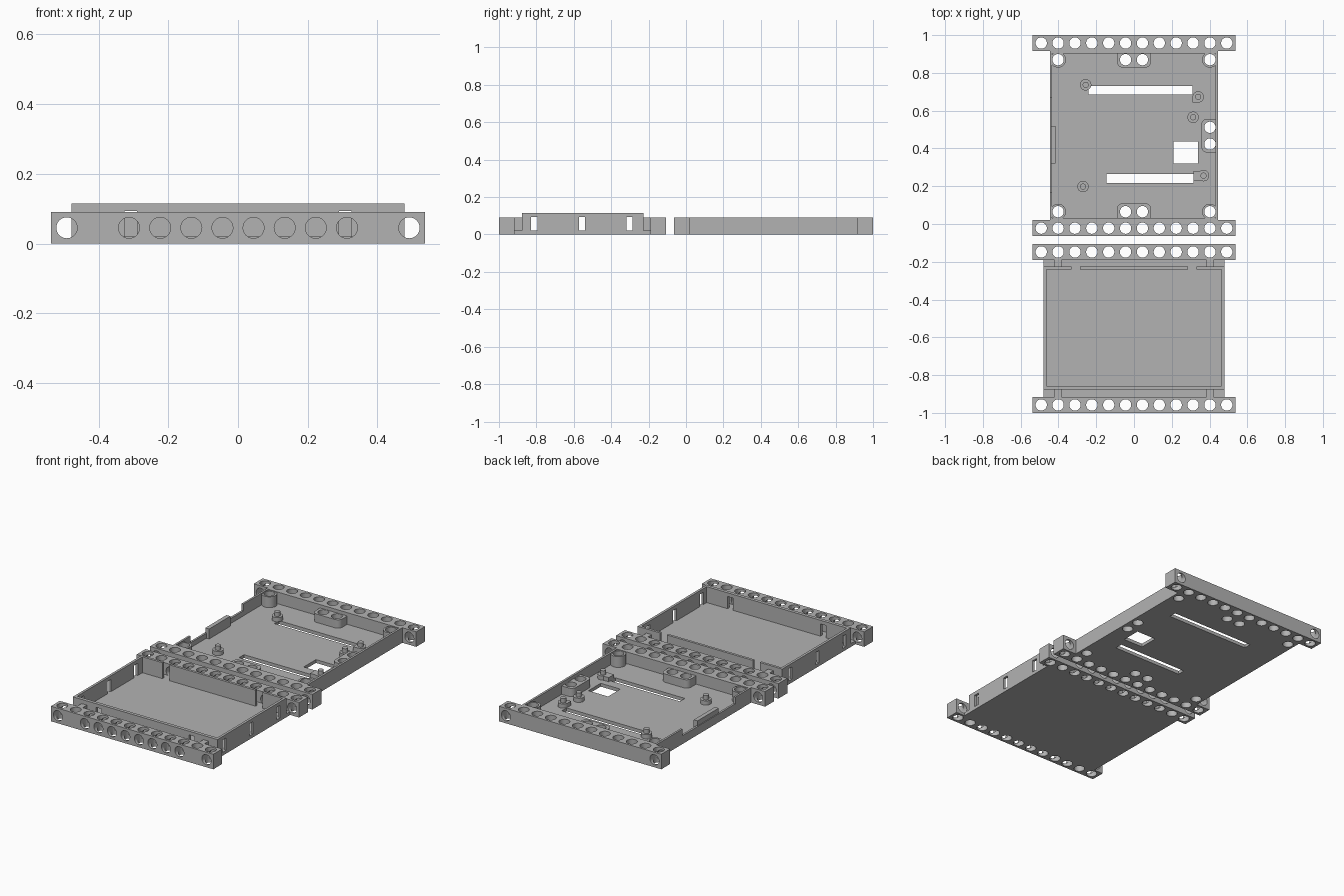
import bpy, bmesh, math
from mathutils import Matrix, Vector

if "Cube" in bpy.data.objects:
    bpy.data.objects.remove(bpy.data.objects["Cube"])

grey = bpy.data.materials.new("matte grey")
grey.use_nodes = True
grey.diffuse_color = (0.45, 0.45, 0.45, 1)
grey.node_tree.nodes["Principled BSDF"].inputs["Base Color"].default_value = (0.45, 0.45, 0.45, 1)

PITCH, R = 0.0893, 0.03
RAIL_H, FLOOR = 0.09, 0.02
ROW = [(i - 5.5) * PITCH for i in range(12)]


def add_box(bm, x0, x1, y0, y1, z0, z1):
    size = Matrix.Diagonal((x1 - x0, y1 - y0, z1 - z0, 1))
    mid = Matrix.Translation(((x0 + x1) / 2, (y0 + y1) / 2, (z0 + z1) / 2))
    return bmesh.ops.create_cube(bm, size=1, matrix=mid @ size)


def add_cyl(bm, centre, r, depth, along_y=False):
    turn = Matrix.Rotation(math.pi / 2, 4, 'X') if along_y else Matrix()
    bmesh.ops.create_cone(bm, cap_ends=True, segments=32, radius1=r, radius2=r, depth=depth,
                          matrix=Matrix.Translation(centre) @ turn)


def finish(name, bm):
    mesh = bpy.data.meshes.new(name)
    bm.to_mesh(mesh)
    bm.free()
    mesh.materials.append(grey)
    ob = bpy.data.objects.new(name, mesh)
    bpy.context.collection.objects.link(ob)
    return ob


def box(name, *dims):
    bm = bmesh.new()
    add_box(bm, *dims)
    return finish(name, bm)


def activate(ob):
    bpy.ops.object.select_all(action='DESELECT')
    ob.select_set(True)
    bpy.context.view_layer.objects.active = ob


def cut(ob, boxes=(), holes=(), y_holes=()):
    """Cut boxes, upright round holes (x, y), and round holes along y."""
    for kind, items in enumerate((boxes, holes, y_holes)):
        if not items:
            continue
        bm = bmesh.new()
        for it in items:
            if kind == 0:
                add_box(bm, *it)
            elif kind == 1:
                add_cyl(bm, (it[0], it[1], 0.05), R, 0.3)
            else:
                add_cyl(bm, (it[0], it[1], RAIL_H / 2), R, 0.2, True)
        cutter = finish("cutter", bm)
        cutter.hide_render = True
        mod = ob.modifiers.new("cut", 'BOOLEAN')
        mod.operation, mod.solver, mod.object = 'DIFFERENCE', 'EXACT', cutter
        activate(ob)
        bpy.ops.object.modifier_apply(modifier=mod.name)
        bpy.data.objects.remove(cutter)
    smooth(ob)


def smooth(ob):
    activate(ob)
    bpy.ops.object.shade_smooth_by_angle(angle=math.radians(30))


# Four perforated rails
for name, y, middle in (("front_rail", -0.958, True), ("lid_back_rail", -0.148, True),
                        ("base_front_rail", -0.022, False), ("back_rail", 0.958, False)):
    rail = box(name, -0.537, 0.537, y - 0.042, y + 0.042, 0, RAIL_H)
    across = ROW[2:10] if middle else []
    cut(rail, holes=[(x, y) for x in ROW],
        y_holes=[(x, y) for x in [ROW[0], *across, ROW[11]]])

# Front tray: floor, slotted walls and the webs that carry the rails
TOP, SLOT = 0.115, 0.093
box("lid_floor", -0.478, 0.478, -0.916, -0.19, 0, FLOOR)
for s, side in ((1, "left"), (-1, "right")):
    xs = sorted((s * 0.463, s * 0.478))
    wall = box(f"lid_{side}_wall", *xs, -0.877, -0.226, FLOOR, TOP)
    cut(wall, [(s * 0.47 - 0.03, s * 0.47 + 0.03, y - 0.017, y + 0.017, FLOOR, SLOT)
               for y in (-0.811, -0.556, -0.302)])
    xs = sorted((s * 0.385, s * 0.42))
    box(f"lid_{side}_front_web", *xs, -0.916, -0.877, FLOOR, RAIL_H)
    box(f"lid_{side}_back_web", *xs, -0.226, -0.19, FLOOR, RAIL_H)
    xs = sorted((s * 0.33, s * 0.463))
    box(f"lid_{side}_back_wall", *xs, -0.241, -0.226, FLOOR, TOP)
box("lid_middle_back_wall", -0.285, 0.285, -0.241, -0.226, FLOOR, TOP)
front = box("lid_front_wall", -0.463, 0.463, -0.877, -0.857, FLOOR, TOP)
cut(front, [(x - 0.018, x + 0.018, -0.9, -0.83, FLOOR, SLOT) for x in (-0.307, 0.307)])

# Back tray floor with long slots, square window and fixing holes
posts = [(x, y) for x in (-0.402, 0.402) for y in (0.065, 0.87)]
pairs = {"front": [(-0.0446, 0.065), (0.0446, 0.065)],
         "back": [(-0.0446, 0.87), (0.0446, 0.87)],
         "left": [(0.402, 0.423), (0.402, 0.512)]}
floor = box("base_floor", -0.445, 0.445, 0.02, 0.916, 0, FLOOR)
cut(floor, [(-0.24, 0.31, 0.685, 0.73, -1, 1), (-0.145, 0.315, 0.217, 0.264, -1, 1),
            (0.21, 0.34, 0.32, 0.436, -1, 1)],
    holes=posts + [h for pair in pairs.values() for h in pair])

# Back tray walls; the right one is lowered in the middle around a clip
box("base_back_wall", -0.433, 0.433, 0.903, 0.916, FLOOR, RAIL_H)
box("base_front_wall", -0.433, 0.433, 0.02, 0.033, FLOOR, RAIL_H)
wall = box("base_left_wall", 0.432, 0.445, 0.02, 0.916, FLOOR, RAIL_H)
wall = box("base_right_wall", -0.445, -0.433, 0.02, 0.916, FLOOR, RAIL_H)
cut(wall, [(-0.5, -0.4, 0.17, 0.67, 0.05, 0.2)])
box("base_right_clip", -0.44, -0.415, 0.32, 0.52, FLOOR, 0.08)

# Bored corner posts
for i, (x, y) in enumerate(posts):
    bm = bmesh.new()
    add_cyl(bm, (x, y, 0.0525), 0.042, 0.065)
    cut(finish(f"corner_post_{i + 1}", bm), holes=[(x, y)])

# Double-hole bosses, rounded on the edges facing the tray centre
for side, dims in (("front", (-0.09, 0.09, 0.025, 0.11)), ("back", (-0.09, 0.09, 0.828, 0.91)),
                   ("left", (0.357, 0.44, 0.378, 0.557))):
    bm = bmesh.new()
    add_box(bm, *dims, FLOOR, 0.07)
    outward = Vector({"front": (0, -1, 0), "back": (0, 1, 0), "left": (1, 0, 0)}[side])
    mid = Vector(((dims[0] + dims[1]) / 2, (dims[2] + dims[3]) / 2, 0))
    inner = [e for e in bm.edges
             if abs(e.verts[0].co.z - e.verts[1].co.z) > 0.01
             and (e.verts[0].co - mid).dot(outward) < 0]
    bmesh.ops.bevel(bm, geom=inner, offset=0.03, segments=6, profile=0.5, affect='EDGES')
    cut(finish(f"{side}_boss", bm), holes=pairs[side])

# Circuit board standoffs with pins
for i, (x, y) in enumerate([(-0.256, 0.737), (0.34, 0.673), (0.313, 0.565),
                            (0.368, 0.256), (-0.27, 0.198)]):
    bm = bmesh.new()
    add_cyl(bm, (x, y, 0.0325), 0.03, 0.025)
    add_cyl(bm, (x, y, 0.055), 0.016, 0.03)
    smooth(finish(f"standoff_{i + 1}", bm))
box("upper_standoff_foot", 0.31, 0.34, 0.643, 0.673, FLOOR, 0.045)
box("lower_standoff_foot", 0.315, 0.368, 0.23, 0.28, FLOOR, 0.045)
